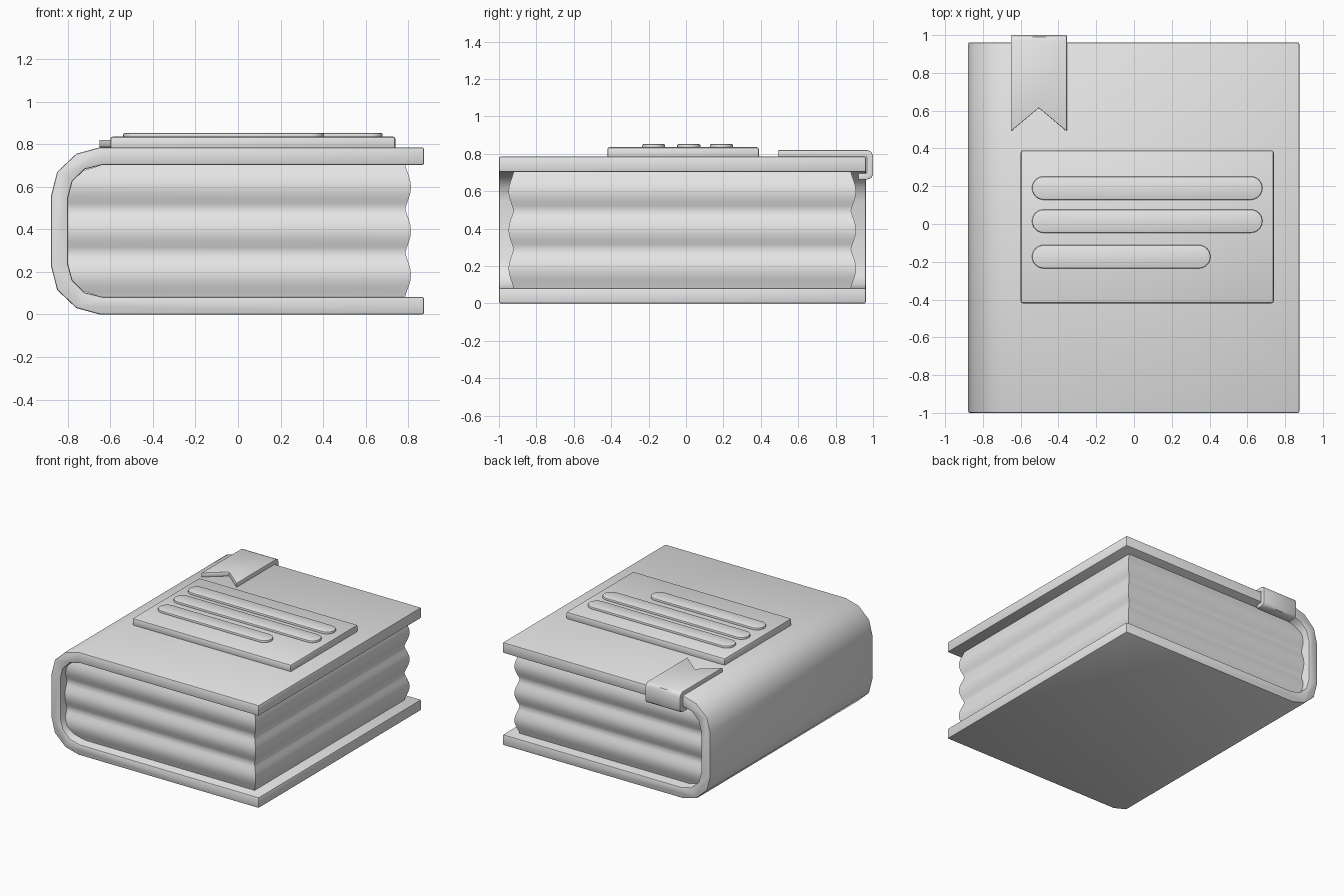
import bpy, bmesh, math

cube = bpy.data.objects.get("Cube")
if cube:
    bpy.data.objects.remove(cube, do_unlink=True)

grey = bpy.data.materials.new("plain_grey")
grey.use_nodes = True
grey.diffuse_color = (0.8, 0.8, 0.8, 1)
grey.node_tree.nodes["Principled BSDF"].inputs["Base Color"].default_value = (0.8, 0.8, 0.8, 1)

HEIGHT = 0.785          # closed book, without the label
MID = HEIGHT / 2


def finish(name, bm, bevel=0.0, solid=0.0, recalc=True):
    """Turn a bmesh into a smooth-shaded object with its modifiers applied."""
    if recalc:
        bmesh.ops.recalc_face_normals(bm, faces=bm.faces)
    mesh = bpy.data.meshes.new(name)
    bm.to_mesh(mesh)
    bm.free()
    mesh.materials.append(grey)
    ob = bpy.data.objects.new(name, mesh)
    bpy.context.collection.objects.link(ob)
    if solid:
        mod = ob.modifiers.new("thickness", 'SOLIDIFY')
        mod.thickness, mod.offset, mod.use_even_offset = solid, -1, True
    if bevel:
        mod = ob.modifiers.new("soft_edges", 'BEVEL')
        mod.width, mod.segments = bevel, 2
        mod.limit_method, mod.angle_limit = 'ANGLE', math.radians(42)
    bpy.ops.object.select_all(action='DESELECT')
    ob.select_set(True)
    bpy.context.view_layer.objects.active = ob
    bpy.ops.object.convert(target='MESH')
    bpy.ops.object.shade_smooth_by_angle(angle=math.radians(40))
    return ob


def prism(name, outline, depth, bevel):
    """Extrude a closed outline of 3D points along a vector."""
    bm = bmesh.new()
    face = bm.faces.new([bm.verts.new(p) for p in outline])
    new = bmesh.ops.extrude_face_region(bm, geom=[face])["geom"]
    bmesh.ops.translate(bm, vec=depth, verts=[v for v in new if isinstance(v, bmesh.types.BMVert)])
    return finish(name, bm, bevel)


def mirrored(points):
    return points + [(x, HEIGHT - z) for x, z in reversed(points)]


# Cover: boards and rounded spine as one C-shaped profile
outer = mirrored([(0.875, HEIGHT), (-0.65, HEIGHT), (-0.76, 0.755), (-0.85, 0.67), (-0.878, 0.56)])
inner_top = [(0.875, 0.703), (-0.635, 0.703), (-0.72, 0.682), (-0.778, 0.625), (-0.798, 0.55)]
cover = outer + mirrored(inner_top)[::-1]
prism("cover", [(x, -1, z) for x, z in cover], (0, 1.962, 0), 0.009)


# Page block: stacked rings with three swells, following the spine on the left
def spine_x(z):
    h = abs(z - MID)
    curve = [(x, pz - MID) for x, pz in inner_top[1:]]
    for (xa, ha), (xb, hb) in zip(curve, curve[1:]):
        if h >= hb:
            return xb + (xa - xb) * (h - hb) / (ha - hb)
    return curve[-1][0]


bm = bmesh.new()
rings = []
STEPS = 24
for i in range(STEPS + 1):
    t = i / STEPS
    z = 0.084 + t * (0.702 - 0.084)
    swell = 0.027 * abs(math.sin(3 * math.pi * t)) ** 1.3
    left, right = spine_x(z) - 0.002, 0.786 + swell
    front, back = -0.922 - swell, 0.882 + swell
    rings.append([bm.verts.new((x, y, z)) for x, y in
                  ((left, front), (right, front), (right, back), (left, back))])
for a, b in zip(rings, rings[1:]):
    for k in range(4):
        n = (k + 1) % 4
        bm.faces.new((a[k], a[n], b[n], b[k]))
bm.faces.new(rings[0])
bm.faces.new(rings[-1])
finish("pages", bm)

# Raised label plate on the front board
plate = [(-0.6, -0.42), (0.74, -0.42), (0.74, 0.39), (-0.6, 0.39)]
prism("label_plate", [(x, y, 0.775) for x, y in plate], (0, 0, 0.061), 0.012)


# Three rounded bars on the label
def bar(name, x0, x1, y, r=0.062, n=12):
    pts = []
    for cx, start in ((x1 - r, -math.pi / 2), (x0 + r, math.pi / 2)):
        for k in range(n + 1):
            a = start + math.pi * k / n
            pts.append((cx + r * math.cos(a), y + r * math.sin(a), 0.83))
    prism(name, pts, (0, 0, 0.022), 0.007)


bar("label_bar_top", -0.54, 0.68, 0.19)
bar("label_bar_middle", -0.54, 0.68, 0.015)
bar("label_bar_bottom", -0.54, 0.405, -0.173)

# Bookmark ribbon: notched end, folded over the back edge of the board
path = [(0.49, 0.82), (0.97, 0.82), (0.99, 0.811), (1.0, 0.79),
        (1.0, 0.69), (0.99, 0.671), (0.97, 0.663), (0.92, 0.663)]
bm = bmesh.new()
columns = []
for x, notch in ((-0.652, 0), (-0.504, 0.125), (-0.356, 0)):
    columns.append([bm.verts.new((x, y + (notch if j == 0 else 0), z))
                    for j, (y, z) in enumerate(path)])
for a, b in zip(columns, columns[1:]):
    for j in range(len(path) - 1):
        bm.faces.new((a[j], b[j], b[j + 1], a[j + 1]))
finish("bookmark", bm, bevel=0.004, solid=0.034, recalc=False)
